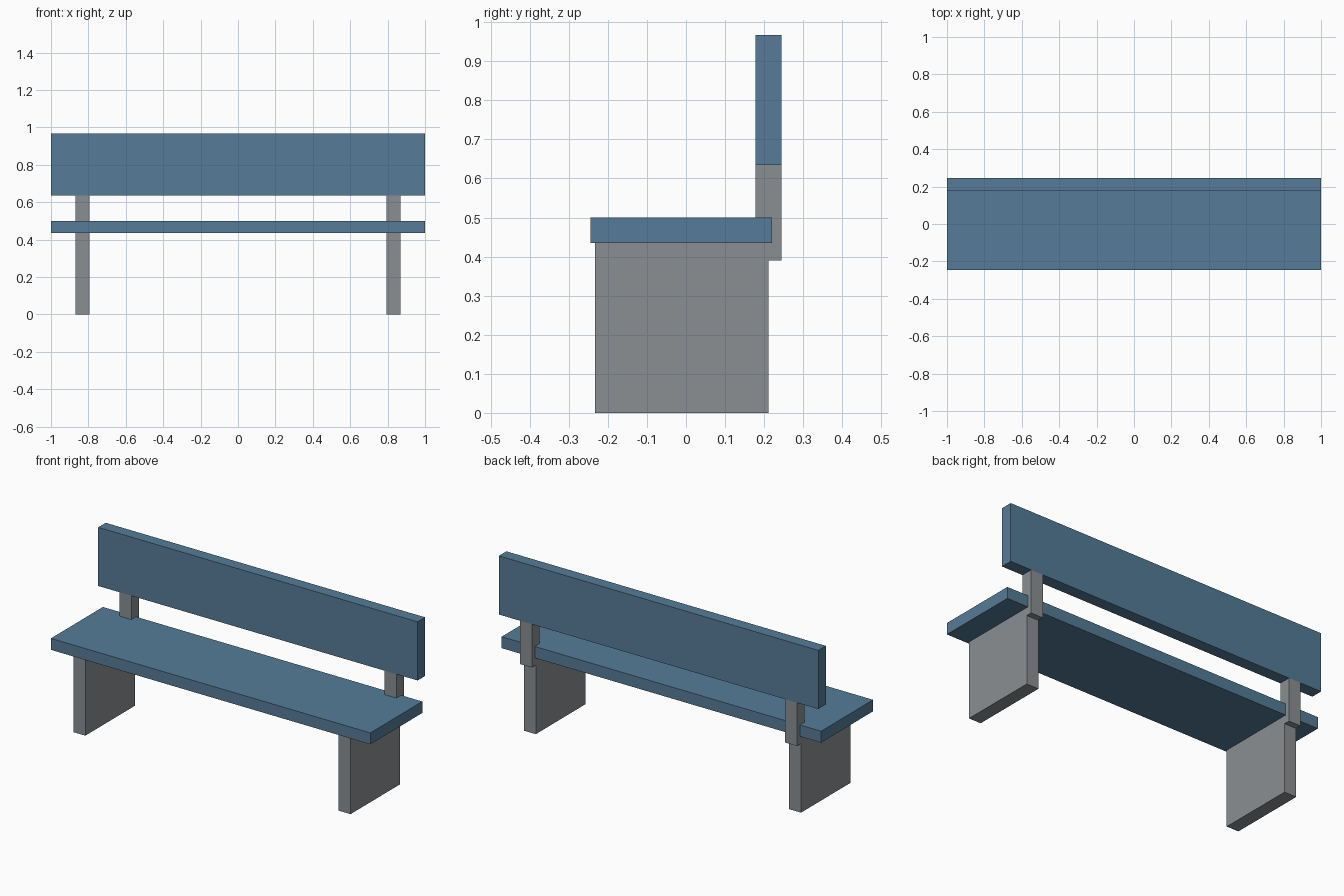
import bpy
import bmesh
from mathutils import Vector

default = bpy.data.objects.get("Cube")
if default:
    bpy.data.objects.remove(default, do_unlink=True)


def material(name, rgb):
    mat = bpy.data.materials.new(name)
    mat.use_nodes = True
    mat.diffuse_color = (*rgb, 1)
    mat.node_tree.nodes["Principled BSDF"].inputs["Base Color"].default_value = (*rgb, 1)
    return mat


def extrude_profile(name, profile, x0, x1, mat):
    """Extrude a closed (y, z) outline along x."""
    bm = bmesh.new()
    face = bm.faces.new([bm.verts.new((x0, y, z)) for y, z in profile])
    result = bmesh.ops.extrude_face_region(bm, geom=[face])
    moved = [g for g in result["geom"] if isinstance(g, bmesh.types.BMVert)]
    bmesh.ops.translate(bm, verts=moved, vec=Vector((x1 - x0, 0, 0)))
    bmesh.ops.recalc_face_normals(bm, faces=bm.faces)
    mesh = bpy.data.meshes.new(name)
    bm.to_mesh(mesh)
    bm.free()
    mesh.materials.append(mat)
    obj = bpy.data.objects.new(name, mesh)
    bpy.context.collection.objects.link(obj)
    return obj


def rectangle(y0, y1, z0, z1):
    return [(y0, z0), (y1, z0), (y1, z1), (y0, z1)]


blue = material("blue_painted_wood", (0.093, 0.202, 0.314))
grey = material("grey_concrete", (0.258, 0.275, 0.287))

# Planks
extrude_profile("seat", rectangle(-0.245, 0.22, 0.435, 0.5), -1, 1, blue)
extrude_profile("backrest", rectangle(0.178, 0.245, 0.635, 0.967), -1, 1, blue)

# Side supports: slab leg and back post, with a tenon inside the backrest
support = [
    (-0.233, 0), (0.211, 0), (0.211, 0.39), (0.245, 0.39), (0.245, 0.635),
    (0.235, 0.635), (0.235, 0.94), (0.188, 0.94), (0.188, 0.635),
    (0.178, 0.635), (0.178, 0.45), (-0.233, 0.45),
]
for side, sign in (("left", 1), ("right", -1)):
    extrude_profile(side + "_support", support, sign * 0.793, sign * 0.868, grey)
